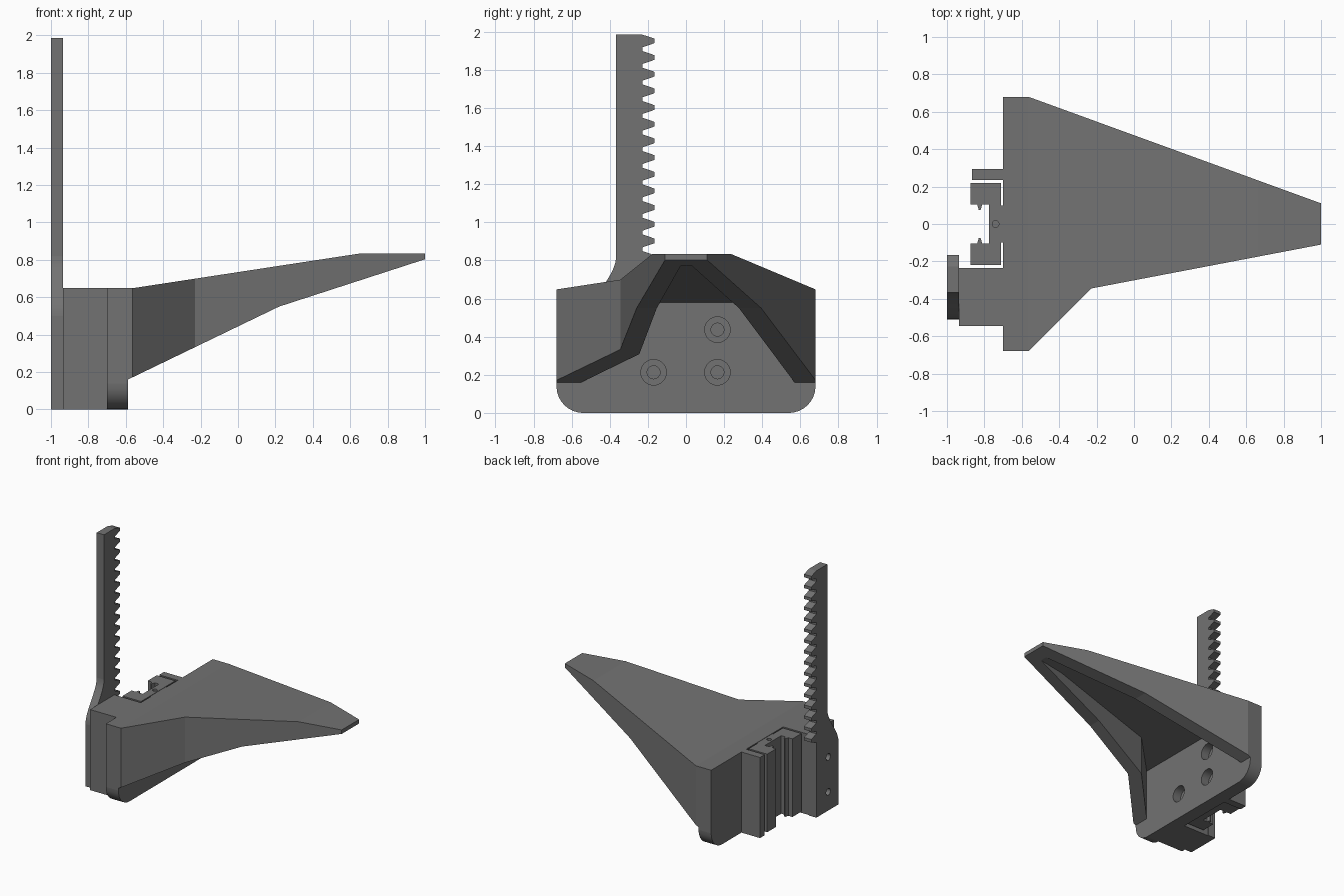
import bpy, bmesh, math

if "Cube" in bpy.data.objects:
    bpy.data.objects.remove(bpy.data.objects["Cube"])

# Dark grey plastic
DARK = bpy.data.materials.new("dark_grey")
DARK.diffuse_color = (0.17, 0.17, 0.17, 1)
DARK.use_nodes = True
DARK.node_tree.nodes["Principled BSDF"].inputs["Base Color"].default_value = DARK.diffuse_color


def prism(name, pts, axis, lo, hi):
    """Extrude a 2D outline along one axis (remaining axes keep x, y, z order)."""
    place = {'x': lambda p, a: (a, p[0], p[1]),
             'y': lambda p, a: (p[0], a, p[1]),
             'z': lambda p, a: (p[0], p[1], a)}[axis]
    bm = bmesh.new()
    low = [bm.verts.new(place(p, lo)) for p in pts]
    high = [bm.verts.new(place(p, hi)) for p in pts]
    bm.faces.new(low)
    bm.faces.new(high)
    n = len(pts)
    for i in range(n):
        j = (i + 1) % n
        bm.faces.new((low[i], low[j], high[j], high[i]))
    bmesh.ops.recalc_face_normals(bm, faces=bm.faces)
    me = bpy.data.meshes.new(name)
    bm.to_mesh(me)
    bm.free()
    me.materials.append(DARK)
    ob = bpy.data.objects.new(name, me)
    bpy.context.collection.objects.link(ob)
    return ob


def circle(cx, cy, r, n=32):
    return [(cx + r * math.cos(2 * math.pi * i / n),
             cy + r * math.sin(2 * math.pi * i / n)) for i in range(n)]


def rect(x0, x1, y0, y1):
    return [(x0, y0), (x1, y0), (x1, y1), (x0, y1)]


def boolean(ob, tool, op):
    """Apply a boolean and remove the tool object."""
    mod = ob.modifiers.new("cut", 'BOOLEAN')
    mod.operation, mod.object, mod.solver = op, tool, 'EXACT'
    bpy.ops.object.select_all(action='DESELECT')
    bpy.context.view_layer.objects.active = ob
    ob.select_set(True)
    bpy.ops.object.modifier_apply(modifier=mod.name)
    bpy.data.objects.remove(tool)


# Wedge arm with mounting plate: plan outline, side profile and end profile intersected
arm = prism("wedge_arm", [(-0.8, 0.766), (-0.8, -0.915), (-0.23, -0.345),
                          (1.1, -0.091), (1.1, 0.074)], 'z', -0.2, 1.2)
side = [(-0.70, 0), (-0.588, 0), (-0.588, 0.16), (0.22, 0.55), (1, 0.803),
        (1, 0.835), (0.66, 0.835), (-0.565, 0.648), (-0.70, 0.648)]
boolean(arm, prism("side", side, 'y', -1, 1), 'INTERSECT')
R = 0.14
corner = [(0.68 - R + R * math.sin(t * math.pi / 16), R - R * math.cos(t * math.pi / 16))
          for t in range(9)]
corner[0] = (0.68 - R, -0.0005)
end = [(0.68 - R - 0.001, -0.1)] + corner + [(0.68, 1)]
end += [(-y, z) for y, z in reversed(end)]
boolean(arm, prism("end", end, 'x', -0.9, 1.2), 'INTERSECT')

# Hollow underside of the arm
pocket = prism("pocket", [(-0.588, 0.57), (-0.588, -0.55), (-0.28, -0.245),
                          (0.92, -0.025), (0.92, 0.025)], 'z', -0.3, 1.1)
boolean(pocket, prism("pocket_side", [(-0.7, -0.2), (1, -0.2), (1, 0.772), (0.66, 0.77),
                                      (-0.7, 0.561)], 'y', -1, 1), 'INTERSECT')
boolean(arm, pocket, 'DIFFERENCE')

# Counterbored screw holes
for y, z in [(-0.17, 0.213), (0.165, 0.213), (0.165, 0.437)]:
    boolean(arm, prism("bore", circle(y, z, 0.067), 'x', -0.66, -0.55), 'DIFFERENCE')
    boolean(arm, prism("hole", circle(y, z, 0.034), 'x', -0.8, -0.55), 'DIFFERENCE')

# Spacer block behind the plate and the guide rib beside the carriage
block = prism("rack_spacer_block", rect(-0.935, -0.70, -0.545, -0.235), 'z', 0, 0.648)
prism("guide_rib", rect(-0.865, -0.70, 0.235, 0.295), 'z', 0, 0.648)

# Toothed rack: curved shoulder on the outer edge, teeth on the inner edge
TOP, PITCH, ROOT, TIP = 1.985, 0.0875, -0.228, -0.165
rack_pts = [(-0.51, 0), (ROOT, 0)]
for k in reversed(range(16)):
    zc = 1.953 - k * PITCH
    rack_pts += [(ROOT, zc - 0.034), (TIP, zc - 0.012), (TIP, zc + 0.012)]
    if k:
        rack_pts.append((ROOT, zc + 0.034))
rack_pts += [(ROOT, TOP), (-0.367, TOP)]
for i in range(13):
    t = i / 12
    rack_pts.append((-0.367 - 0.143 * (t * t * (3 - 2 * t)), 0.82 - 0.32 * t))
rack = prism("toothed_rack", rack_pts, 'x', -1, -0.935)
for z in (0.15, 0.43):
    boolean(rack, prism("hole", circle(-0.38, z, 0.027), 'x', -1.1, -0.9), 'DIFFERENCE')
    boolean(block, prism("hole", circle(-0.38, z, 0.027), 'x', -1.0, -0.75), 'DIFFERENCE')

# Slide carriage: C-shaped section with a small ridge on each jaw
half = [(-0.71, 0.218), (-0.875, 0.218), (-0.875, 0.103), (-0.838, 0.103), (-0.83, 0.075),
        (-0.82, 0.075), (-0.812, 0.103), (-0.775, 0.103)]
carriage = prism("slide_carriage", half + [(x, -y) for x, y in reversed(half)], 'z', 0.02, 0.648)
boolean(carriage, prism("hole", circle(-0.74, 0, 0.018), 'z', 0.5, 0.8), 'DIFFERENCE')
# Carriage mounting pad closing the gap to the plate
prism("carriage_pad", rect(-0.715, -0.70, -0.1, 0.1), 'z', 0.02, 0.645)

# Smooth only the round holes and corners
for ob in (arm, block, rack, carriage):
    bpy.ops.object.select_all(action='DESELECT')
    bpy.context.view_layer.objects.active = ob
    ob.select_set(True)
    bpy.ops.object.shade_smooth_by_angle(angle=math.radians(15))
    # keep the large arm facets flat
    for p in ob.data.polygons:
        if p.area > 0.03:
            p.use_smooth = False
